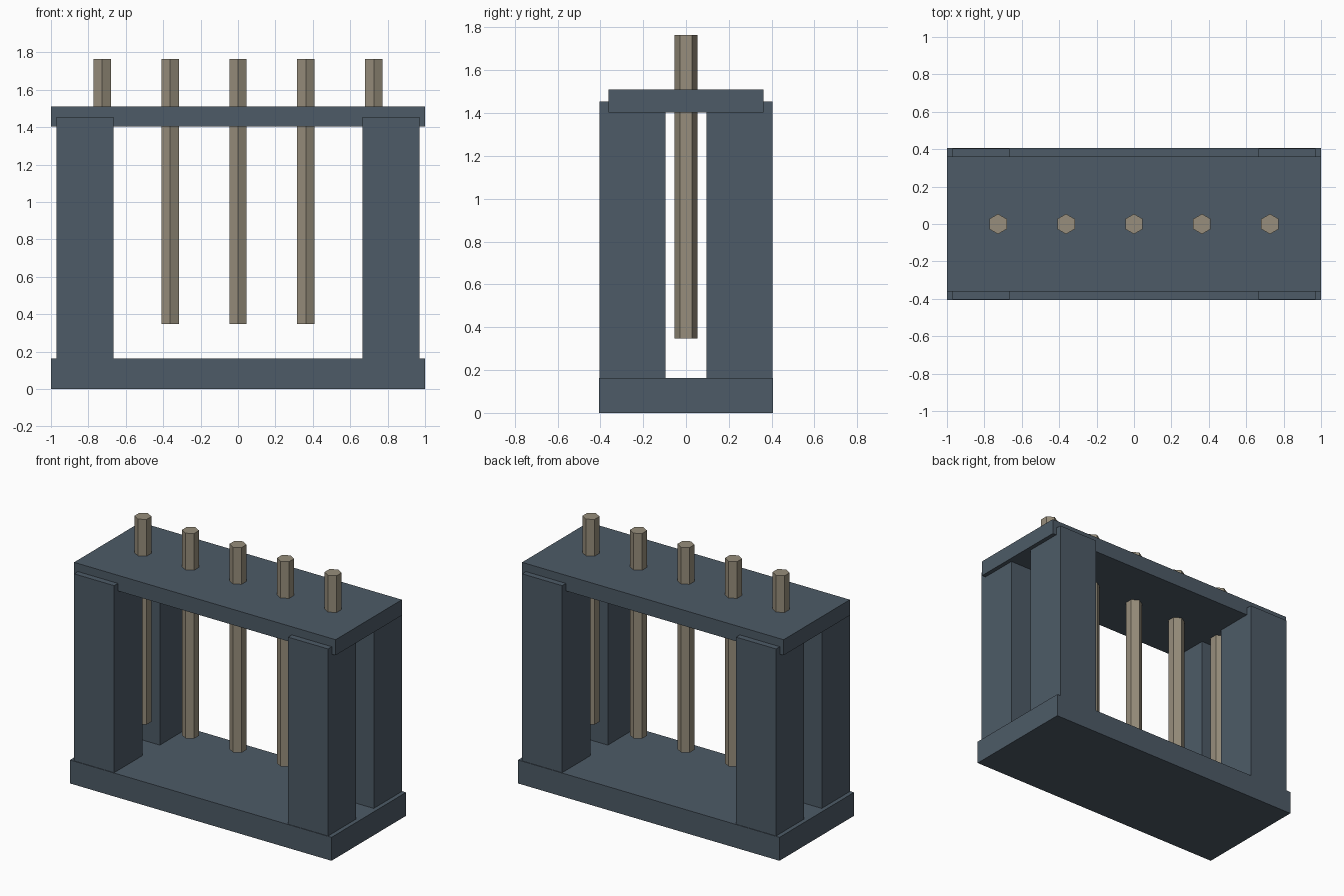
import bpy
import math

if "Cube" in bpy.data.objects:
    bpy.data.objects.remove(bpy.data.objects["Cube"], do_unlink=True)


def material(name, rgb):
    mat = bpy.data.materials.new(name)
    mat.use_nodes = True
    mat.diffuse_color = (*rgb, 1)
    mat.node_tree.nodes["Principled BSDF"].inputs["Base Color"].default_value = (*rgb, 1)
    return mat


slate = material("slate_blue", (0.075, 0.105, 0.135))
tan = material("dull_tan", (0.31, 0.27, 0.20))


def finish(name, mat):
    obj = bpy.context.object
    obj.name = name
    obj.data.materials.append(mat)
    bpy.ops.object.transform_apply(location=False, rotation=True, scale=True)


def box(name, x, y, z, mat):
    """Box from (low, high) ranges on each axis."""
    spans = (x, y, z)
    bpy.ops.mesh.primitive_cube_add(size=1, location=[sum(s) / 2 for s in spans])
    bpy.context.object.scale = [s[1] - s[0] for s in spans]
    finish(name, mat)


# Base slab and top plate
box("base", (-1, 1), (-0.407, 0.407), (0, 0.162), slate)
box("top_plate", (-1, 1), (-0.362, 0.362), (1.403, 1.511), slate)

# Four corner posts, standing slightly proud of the top plate
for side, sx in (("left", 1), ("right", -1)):
    for end, sy in (("front", -1), ("back", 1)):
        x = sorted((sx * 0.665, sx * 0.971))
        y = sorted((sy * 0.096, sy * 0.403))
        box(f"{end}_{side}_post", x, y, (0.162, 1.455), slate)

# Row of hexagonal rods hanging through the top plate
bottom, top = 0.347, 1.765
for i in range(5):
    bpy.ops.mesh.primitive_cylinder_add(
        vertices=6, radius=0.054, depth=top - bottom,
        location=((i - 2) * 0.3635, 0, (bottom + top) / 2))
    finish(f"rod_{i + 1}", tan)
